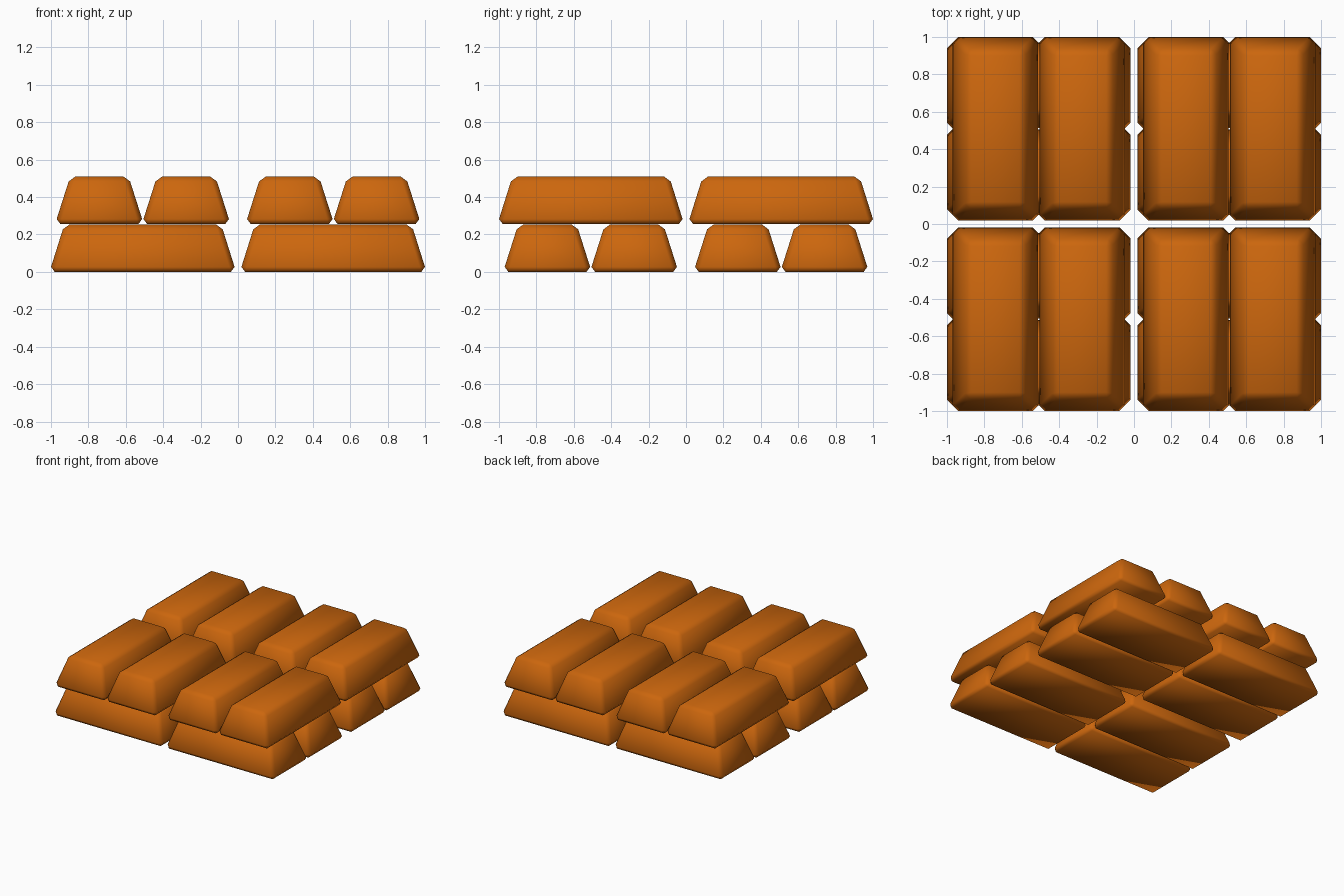
import bpy, bmesh, math
from mathutils import Matrix

if "Cube" in bpy.data.objects:
    bpy.data.objects.remove(bpy.data.objects["Cube"])

HEIGHT = 0.254
LAYER = 0.256

bronze = bpy.data.materials.new("orange bronze")
bronze.diffuse_color = (0.60, 0.133, 0.004, 1)
bronze.use_nodes = True
bronze.node_tree.nodes["Principled BSDF"].inputs["Base Color"].default_value = bronze.diffuse_color


def ingot_mesh():
    """Tapered ingot, long along x, with every edge chamfered."""
    bm = bmesh.new()
    bmesh.ops.create_cube(bm, size=2)
    for v in bm.verts:
        top = v.co.z > 0
        v.co.x *= 0.419 if top else 0.499
        v.co.y *= 0.156 if top else 0.237
        v.co.z = HEIGHT if top else 0
    bmesh.ops.bevel(bm, geom=bm.edges[:], offset=0.028, offset_type='OFFSET',
                    segments=1, affect='EDGES', clamp_overlap=True)
    bmesh.ops.recalc_face_normals(bm, faces=bm.faces[:])
    for f in bm.faces:
        f.smooth = True
    me = bpy.data.meshes.new("ingot")
    bm.to_mesh(me)
    bm.free()
    me.materials.append(bronze)
    return me


mesh = ingot_mesh()

# Two crossed layers of eight ingots, each layer in four side-by-side pairs
for layer, name in enumerate(("lower_ingot", "upper_ingot")):
    turn = Matrix.Rotation(layer * math.pi / 2, 4, 'Z')
    for along in (-0.509, 0.509):
        for pair in (-0.509, 0.509):
            for side in (-0.232, 0.232):
                ob = bpy.data.objects.new(name, mesh)
                bpy.context.collection.objects.link(ob)
                ob.matrix_world = (Matrix.Translation((0, 0, layer * LAYER)) @ turn
                                   @ Matrix.Translation((along, pair + side, 0)))
